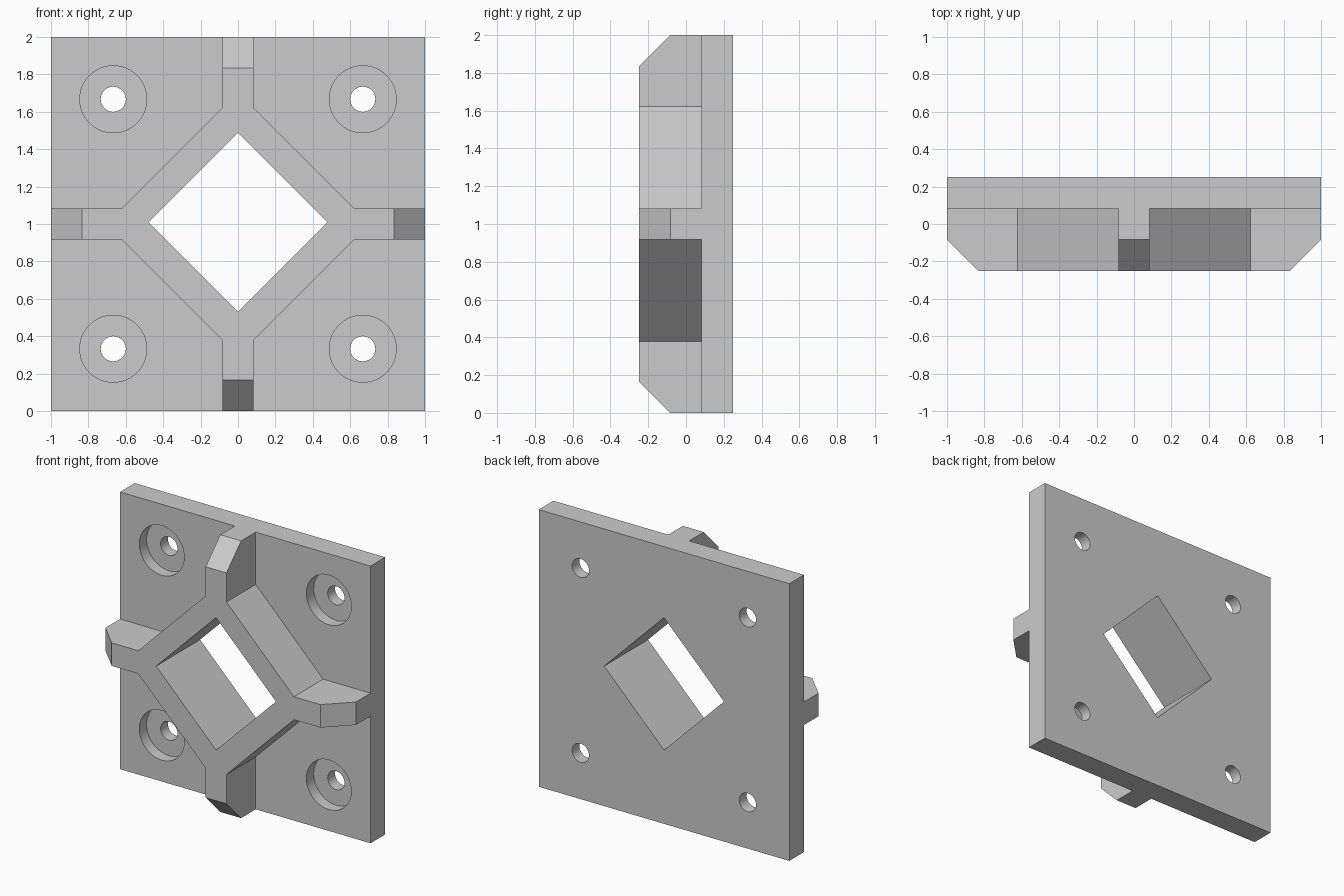
import bpy
import bmesh
from math import pi, radians
from mathutils import Matrix, Vector

if "Cube" in bpy.data.objects:
    bpy.data.objects.remove(bpy.data.objects["Cube"], do_unlink=True)

FRONT, FACE, BACK = -0.25, 0.083, 0.25   # rib front, plate face, plate back
HALF_RIB = 0.083                         # half the rib width
COLLAR = 0.705                           # half diagonal of the raised diamond
CHAMFER = 0.167
HOLE = 0.478                             # half diagonal of the diamond opening

grey = bpy.data.materials.new("light grey")
grey.use_nodes = True
colour = (0.6, 0.6, 0.6, 1)
grey.diffuse_color = colour
grey.node_tree.nodes["Principled BSDF"].inputs["Base Color"].default_value = colour


def add_object(name, bm):
    bmesh.ops.recalc_face_normals(bm, faces=bm.faces[:])
    mesh = bpy.data.meshes.new(name)
    bm.to_mesh(mesh)
    bm.free()
    mesh.materials.append(grey)
    obj = bpy.data.objects.new(name, mesh)
    bpy.context.collection.objects.link(obj)
    return obj


def extrude_outline(outline, y0, y1):
    """Extrude an x-z outline from y0 to y1."""
    bm = bmesh.new()
    face = bm.faces.new([bm.verts.new((x, y0, z)) for x, z in outline])
    result = bmesh.ops.extrude_face_region(bm, geom=[face])
    verts = [v for v in result["geom"] if isinstance(v, bmesh.types.BMVert)]
    bmesh.ops.translate(bm, verts=verts, vec=(0, y1 - y0, 0))
    return bm


def add_cylinder(bm, x, z, radius, y0, y1):
    place = Matrix.Translation((x, (y0 + y1) / 2, z)) @ Matrix.Rotation(pi / 2, 4, "X")
    bmesh.ops.create_cone(bm, cap_ends=True, segments=64, radius1=radius,
                          radius2=radius, depth=y1 - y0, matrix=place)


def combine(target, other, operation):
    mod = target.modifiers.new(operation.lower(), "BOOLEAN")
    mod.operation = operation
    mod.solver = "EXACT"
    mod.object = other
    bpy.context.view_layer.objects.active = target
    bpy.ops.object.modifier_apply(modifier=mod.name)
    bpy.data.objects.remove(other, do_unlink=True)


# Square base plate
plate = add_object("mounting_plate", extrude_outline(
    [(-1, 0), (1, 0), (1, 2), (-1, 2)], FACE, BACK))

# Raised diamond collar with four ribs, one quarter outline turned four times
root = COLLAR - HALF_RIB
arm = [Vector((root, -HALF_RIB)), Vector((1, -HALF_RIB)),
       Vector((1, HALF_RIB)), Vector((root, HALF_RIB))]
outline = []
for turn in range(4):
    spin = Matrix.Rotation(turn * pi / 2, 2)
    outline += [spin @ p + Vector((0, 1)) for p in arm]
bm = extrude_outline(outline, FRONT, FACE + 0.05)


# Chamfer the front end of every rib
def is_rib_end(edge):
    mid = (edge.verts[0].co + edge.verts[1].co) / 2
    return mid.y < FRONT + 0.01 and max(abs(mid.x), abs(mid.z - 1)) > 0.99


bmesh.ops.bevel(bm, geom=[e for e in bm.edges if is_rib_end(e)], offset=CHAMFER,
                offset_type="OFFSET", segments=1, affect="EDGES")
combine(plate, add_object("ribbed_collar", bm), "UNION")

# Diamond opening
opening = add_object("opening_cutter", extrude_outline(
    [(-HOLE, 1.01), (0, 1.01 - HOLE), (HOLE, 1.01), (0, 1.01 + HOLE)], -0.5, 0.5))
combine(plate, opening, "DIFFERENCE")

# Counterbored screw holes in the corners
for name, radius, y1 in (("counterbore", 0.179, FACE + 0.083), ("screw_hole", 0.067, 0.5)):
    bm = bmesh.new()
    for x in (-0.667, 0.667):
        for z in (0.333, 1.667):
            add_cylinder(bm, x, z, radius, -0.1, y1)
    combine(plate, add_object(name + "_cutter", bm), "DIFFERENCE")

bpy.ops.object.select_all(action="DESELECT")
plate.select_set(True)
bpy.context.view_layer.objects.active = plate
bpy.ops.object.shade_smooth_by_angle(angle=radians(30))
